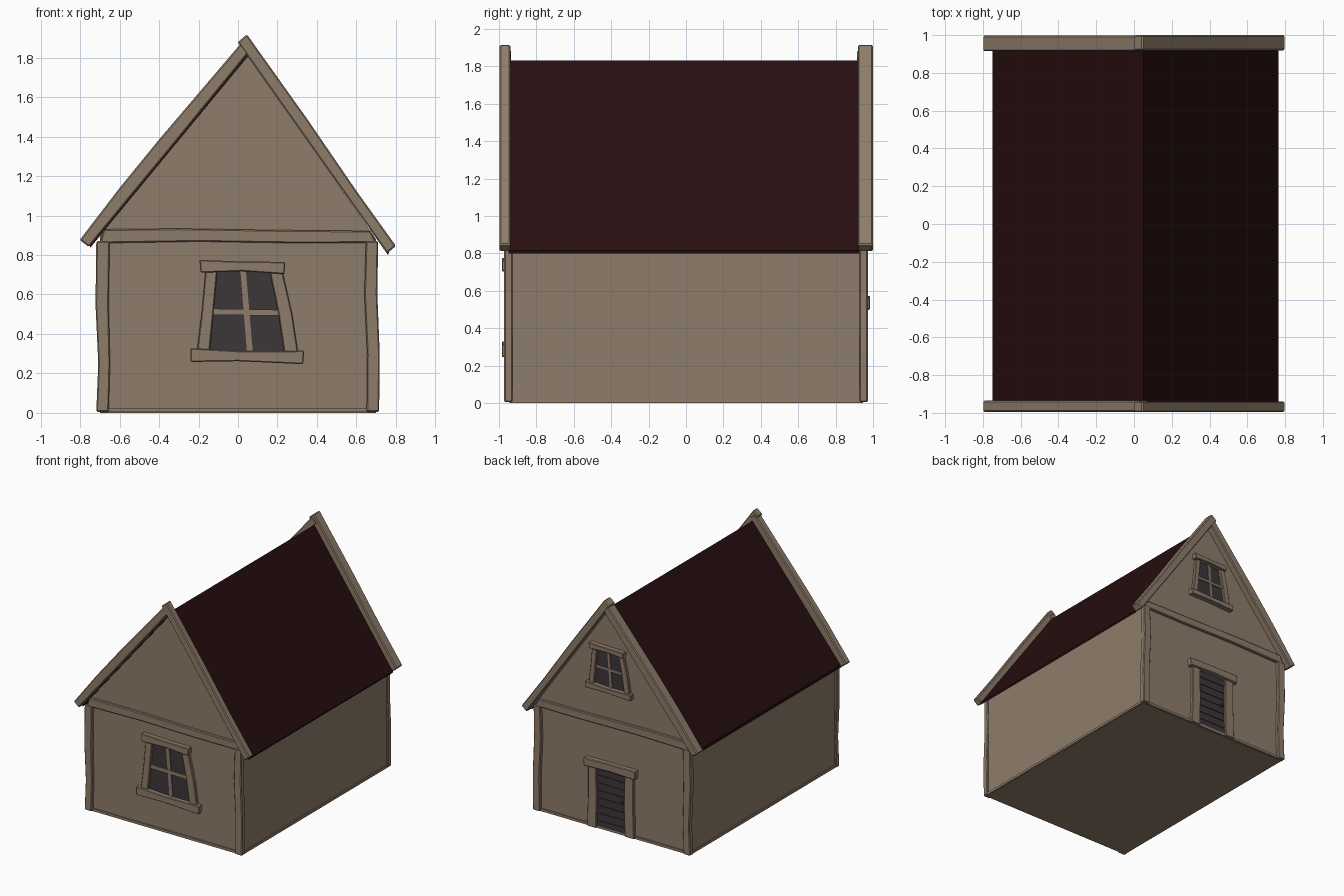
import bpy, bmesh, math


def material(name, rgb):
    m = bpy.data.materials.new(name)
    m.diffuse_color = (*rgb, 1)
    return m


TAN = material("weathered_tan", (0.275, 0.205, 0.147))
RED = material("dark_red_roof", (0.020, 0.0045, 0.005))
DARK = material("charcoal", (0.046, 0.038, 0.041))


def plate(name, pts, y0, y1, mat, bevel=0.0):
    """Extrude an x-z outline from y0 to y1."""
    bm = bmesh.new()
    a = [bm.verts.new((x, y0, z)) for x, z in pts]
    b = [bm.verts.new((x, y1, z)) for x, z in pts]
    n = len(pts)
    bm.faces.new(a)
    bm.faces.new(b[::-1])
    for i in range(n):
        j = (i + 1) % n
        bm.faces.new((a[j], a[i], b[i], b[j]))
    bmesh.ops.recalc_face_normals(bm, faces=bm.faces)
    me = bpy.data.meshes.new(name)
    bm.to_mesh(me)
    bm.free()
    me.materials.append(mat)
    ob = bpy.data.objects.new(name, me)
    bpy.context.collection.objects.link(ob)
    if bevel:
        mod = ob.modifiers.new("worn_edges", 'BEVEL')
        mod.width = bevel
        mod.segments = 1
        mod.limit_method = 'ANGLE'
        mod.angle_limit = math.radians(40)
    return ob


def rect(x0, x1, z0, z1):
    return [(x0, z0), (x1, z0), (x1, z1), (x0, z1)]


WALL = 0.945  # wall plane distance from centre, front and back

# House body with off-centre gable
plate("walls", [(-0.70, 0), (0.70, 0), (0.70, 0.88), (0.05, 1.815), (-0.70, 0.905)],
      -WALL, WALL, TAN)
plate("ground_sill", rect(-0.708, 0.708, 0.004, 0.024), -0.957, 0.957, TAN)

# Roof slabs
plate("roof_left", [(-0.75, 0.835), (0.05, 1.805), (0.05, 1.83), (-0.75, 0.86)],
      -0.95, 0.925, RED)
plate("roof_right", [(0.76, 0.80), (0.765, 0.815), (0.05, 1.83), (0.05, 1.805)],
      -0.95, 0.925, RED)

LEFT_POST = [(-0.718, 0.005), (-0.655, 0.005), (-0.648, 0.25), (-0.655, 0.55), (-0.65, 0.87),
             (-0.718, 0.87), (-0.722, 0.55), (-0.708, 0.25)]
RIGHT_POST = [(0.652, 0.005), (0.715, 0.005), (0.718, 0.3), (0.706, 0.6), (0.710, 0.87),
              (0.648, 0.87), (0.640, 0.6), (0.654, 0.3)]
TIE_BEAM = [(-0.70, 0.86), (-0.2, 0.868), (0.3, 0.86), (0.70, 0.862), (0.67, 0.922),
            (0.2, 0.926), (-0.3, 0.934), (-0.68, 0.93)]
LEFT_BARGE = [(-0.755, 0.84), (-0.35, 1.33), (0.075, 1.85), (0.03, 1.89),
              (-0.40, 1.385), (-0.60, 1.14), (-0.802, 0.876)]
RIGHT_BARGE = [(0.755, 0.808), (0.80, 0.846), (0.60, 1.125), (0.35, 1.49), (0.045, 1.918),
               (-0.002, 1.878), (0.30, 1.45)]

# Timber framing on both gable ends
for end, s, inner, outer in (("front", -1, 0.935, 0.994), ("back", 1, 0.915, 0.998)):
    plate(end + "_left_post", LEFT_POST, s * 0.928, s * 0.972, TAN, 0.006)
    plate(end + "_right_post", RIGHT_POST, s * 0.928, s * 0.972, TAN, 0.006)
    plate(end + "_tie_beam", TIE_BEAM, s * 0.94, s * 0.968, TAN, 0.006)
    plate(end + "_left_bargeboard", LEFT_BARGE, s * inner, s * outer, TAN, 0.007)
    plate(end + "_right_bargeboard", RIGHT_BARGE, s * (inner + 0.004), s * (outer + 0.002),
          TAN, 0.007)

WINDOW = {  # part: (outline, depth off the wall, material)
    "glass": ([(-0.15, 0.31), (0.245, 0.31), (0.17, 0.72), (-0.11, 0.72)], 0.003, DARK),
    "mullion": ([(0.045, 0.31), (0.075, 0.31), (0.04, 0.72), (0.012, 0.72)], 0.010, TAN),
    "crossbar": ([(-0.13, 0.497), (0.21, 0.492), (0.205, 0.522), (-0.125, 0.528)], 0.012, TAN),
    "left_jamb": ([(-0.21, 0.30), (-0.145, 0.30), (-0.125, 0.5), (-0.105, 0.72),
                   (-0.165, 0.72), (-0.185, 0.5)], 0.024, TAN),
    "right_jamb": ([(0.235, 0.30), (0.305, 0.30), (0.275, 0.5), (0.225, 0.72),
                    (0.16, 0.72), (0.205, 0.5)], 0.024, TAN),
    "lintel": ([(-0.19, 0.71), (0.02, 0.718), (0.235, 0.703), (0.24, 0.765),
                (0.02, 0.767), (-0.195, 0.775)], 0.040, TAN),
    "sill": ([(-0.24, 0.258), (0.0, 0.262), (0.33, 0.247), (0.335, 0.315),
              (0.02, 0.313), (-0.24, 0.328)], 0.040, TAN),
}


def window(name, side, size, cx, z0):
    for part, (pts, depth, mat) in WINDOW.items():
        out = [(cx - side * size * (x - 0.045), z0 + size * (z - 0.25)) for x, z in pts]
        plate(f"{name}_{part}", out, side * (WALL - 0.01), side * (WALL + depth), mat,
              0.005 if depth > 0.02 else 0)


window("front_window", -1, 1.0, 0.045, 0.25)
window("back_gable_window", 1, 0.73, 0.025, 1.14)

# Back door with plank boards and frame
plate("door_backing", rect(-0.125, 0.15, 0.005, 0.51), WALL - 0.01, WALL + 0.003, DARK)
for i in range(8):
    z = 0.012 + i * 0.062
    plate(f"door_plank_{i + 1}", rect(-0.12, 0.145, z, z + 0.054), WALL, WALL + 0.009, DARK)
plate("door_knob", [(-0.088 + 0.012 * math.cos(a * math.pi / 4),
                     0.27 + 0.012 * math.sin(a * math.pi / 4)) for a in range(8)],
      WALL, WALL + 0.022, DARK)
plate("door_left_post", [(-0.205, 0.004), (-0.12, 0.004), (-0.112, 0.25), (-0.118, 0.51),
                         (-0.195, 0.51), (-0.198, 0.25)], WALL - 0.01, 0.97, TAN, 0.005)
plate("door_right_post", [(0.14, 0.004), (0.225, 0.004), (0.215, 0.25), (0.215, 0.51),
                          (0.14, 0.51), (0.135, 0.25)], WALL - 0.01, 0.97, TAN, 0.005)
plate("door_lintel", [(-0.225, 0.50), (0.01, 0.508), (0.245, 0.498), (0.248, 0.565),
                      (0.01, 0.57), (-0.228, 0.572)], WALL - 0.01, 0.985, TAN, 0.006)
